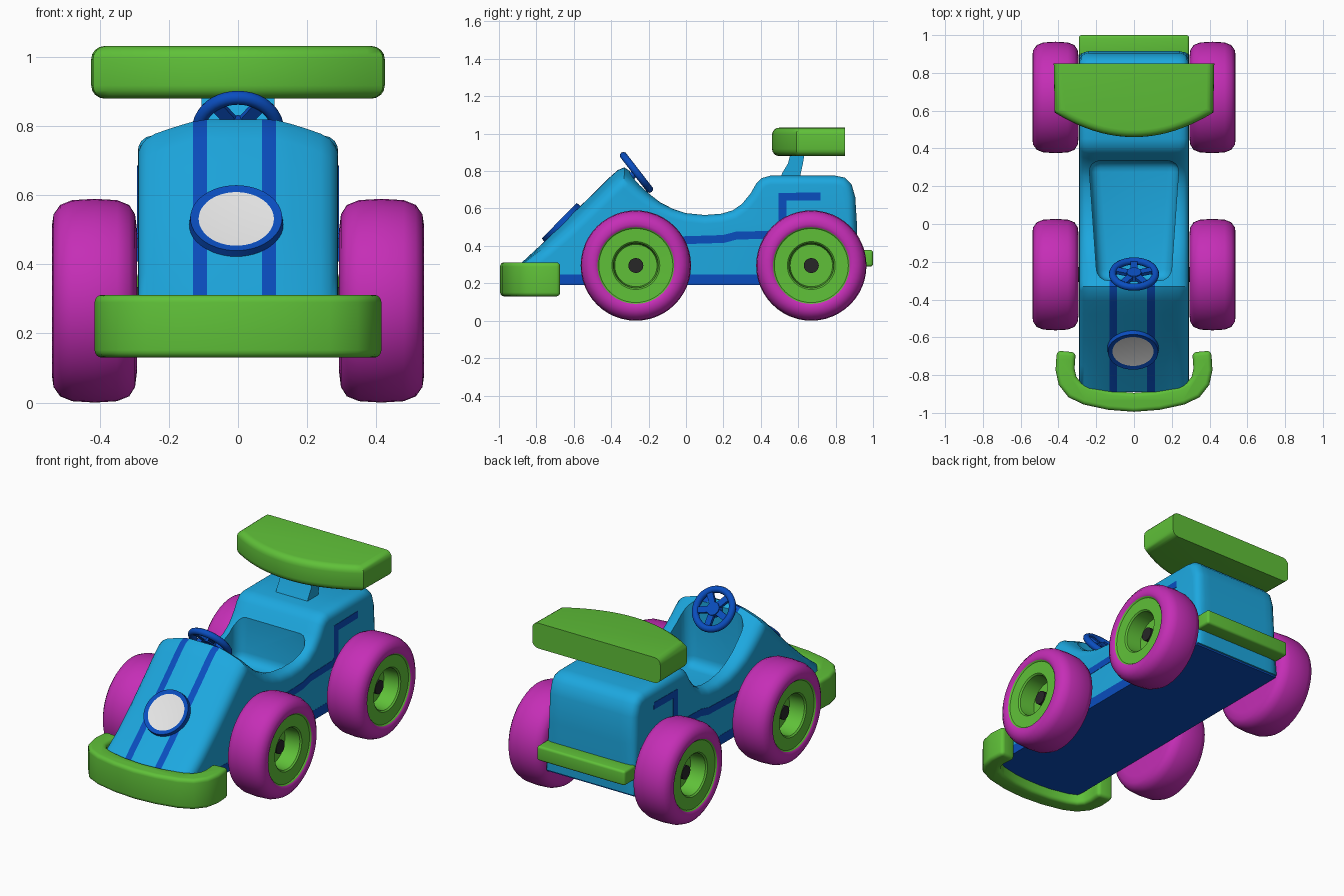
import bpy, bmesh, math
from mathutils import Vector, Matrix

if "Cube" in bpy.data.objects:
    bpy.data.objects.remove(bpy.data.objects["Cube"])


def material(name, rgb):
    m = bpy.data.materials.new(name)
    m.diffuse_color = (*rgb, 1)
    m.use_nodes = True
    m.node_tree.nodes["Principled BSDF"].inputs["Base Color"].default_value = m.diffuse_color
    return m


SKY = material("sky blue", (0.012, 0.39, 0.74))
BLUE = material("deep blue", (0.003, 0.075, 0.52))
PINK = material("magenta", (0.56, 0.027, 0.47))
GREEN = material("green", (0.115, 0.53, 0.04))
WHITE = material("white", (0.78, 0.78, 0.78))
BLACK = material("black", (0.02, 0.02, 0.02))


def outward(bm):
    bmesh.ops.recalc_face_normals(bm, faces=bm.faces)
    if bm.calc_volume(signed=True) < 0:
        bmesh.ops.reverse_faces(bm, faces=bm.faces)


def finish(name, bm, *mats):
    outward(bm)
    me = bpy.data.meshes.new(name)
    bm.to_mesh(me)
    bm.free()
    for m in mats:
        me.materials.append(m)
    ob = bpy.data.objects.new(name, me)
    bpy.context.collection.objects.link(ob)
    return ob


def prism(name, outline, axis, lo, hi, mat, bevel=0, pick=None):
    """Extrude a 2D outline along x (outline is y,z) or z (outline is x,y)."""
    bm = bmesh.new()
    rings = []
    for h in (lo, hi):
        rings.append([bm.verts.new((h, a, b) if axis == "x" else (a, b, h)) for a, b in outline])
    n = len(outline)
    for r in rings:
        bm.faces.new(r)
    for i in range(n):
        j = (i + 1) % n
        bm.faces.new((rings[0][i], rings[0][j], rings[1][j], rings[1][i]))
    outward(bm)
    if bevel:
        edges = [e for e in bm.edges if e.calc_face_angle(0) > 0.5 and (pick is None or pick(e))]
        bmesh.ops.bevel(bm, geom=edges, offset=bevel, segments=4, profile=0.5,
                        affect="EDGES", clamp_overlap=True)
    return finish(name, bm, mat)


def ribbon(path, hw):
    """Outline of a constant-width band along a 2D path."""
    pts = [Vector(p) for p in path]
    left, right = [], []
    for i, p in enumerate(pts):
        a = (p - pts[i - 1]).normalized() if i else None
        b = (pts[i + 1] - p).normalized() if i < len(pts) - 1 else None
        a, b = a or b, b or a
        t = (a + b).normalized()
        off = Vector((-t.y, t.x)) * hw / max(t.dot(a), 0.5)
        left.append(p + off)
        right.append(p - off)
    return [tuple(p) for p in left + right[::-1]]


# body: side profile lofted across the width, with rounded edges and a crowned hood
prof = [Vector(p) for p in [
    (-.88, .20), (-.89, .30), (-.76, .42), (-.62, .56), (-.48, .695), (-.41, .765),
    (-.365, .805), (-.33, .82), (-.295, .797), (-.25, .748), (-.2, .698), (-.14, .645),
    (-.07, .6), (0, .575), (.1, .565), (.19, .572), (.25, .59), (.3, .625), (.345, .68),
    (.375, .732), (.405, .762), (.45, .775), (.62, .775), (.80, .775), (.85, .765),
    (.885, .73), (.905, .66), (.915, .5), (.91, .20)]]
half = [(.16, 0), (.20, 0), (.24, 0), (.265, .006), (.28, .018), (.288, .034), (.29, .048)]
cols = [(-x, d) for x, d in half[::-1]]
cols += [(-.13, 0), (-.09, 0), (-.01, 0), (.07, 0), (.11, 0)] + half
bm = bmesh.new()
rows = []
N = len(prof)
for i, p in enumerate(prof):
    t = (prof[(i + 1) % N] - prof[i - 1]).normalized()
    inward = Vector((t.y, -t.x)) if p.y > .21 else Vector((0, 0))
    crown = .06 * min(1, max(0, (-.05 - p.x) / .25)) * min(1, max(0, (p.y - .25) / .25))
    row = []
    for x, d in cols:
        q = p + inward * d
        drop = crown * (max(0, abs(x) - .1) / .19) ** 1.2
        row.append(bm.verts.new((x, q.x, q.y - drop)))
    rows.append(row)
for i in range(N):
    a, b = rows[i], rows[(i + 1) % N]
    for j in range(len(cols) - 1):
        f = bm.faces.new((a[j], a[j + 1], b[j + 1], b[j]))
        c = f.calc_center_median()
        # hood stripes
        if c.y < -.3 and c.z > .25 and (-.13 < c.x < -.09 or .07 < c.x < .11):
            f.material_index = 1
for k in (0, -1):
    bm.faces.new([r[k] for r in rows])
body = finish("body", bm, SKY, BLUE)

# cockpit cut into the body
cutter = prism("cockpit_cutter", [(-.195, -.30), (.195, -.30), (.24, .335), (-.24, .335)],
               "z", .40, 1.2, SKY, .06, lambda e: sum(v.co.z for v in e.verts) < 2)
cutter.hide_render = True
mod = body.modifiers.new("cockpit", "BOOLEAN")
mod.object, mod.operation, mod.solver = cutter, "DIFFERENCE", "EXACT"
hollow = bpy.data.meshes.new_from_object(
    body.evaluated_get(bpy.context.evaluated_depsgraph_get()))
body.modifiers.clear()
body.data = hollow
bpy.data.objects.remove(cutter)

# chassis plate under the body
prism("chassis", [(-.285, -.89), (.285, -.89), (.291, -.8), (.291, .9), (-.291, .9), (-.291, -.8)],
      "z", .19, .248, BLUE)

# painted side stripes
side_path = [(-.2, .43), (-.02, .43), (.2, .437), (.27, .455),
             (.49, .46), (.515, .48), (.515, .662), (.72, .665)]
for s, label in ((1, "right"), (-1, "left")):
    prism(label + "_side_stripe", ribbon(side_path, .021), "x", s * .286, s * .292, BLUE)

# round badge on the hood
bm = bmesh.new()
tilt = Vector((0, -.71, .70)).to_track_quat("Z", "Y").to_matrix().to_4x4()
bmesh.ops.create_cone(bm, cap_ends=True, segments=48, radius1=.137, radius2=.133, depth=.036)
top = max(bm.faces, key=lambda f: f.calc_center_median().z)
bmesh.ops.inset_region(bm, faces=[top], thickness=.024, depth=-.004)
top.material_index = 1
bm.transform(Matrix.Translation((-.005, -.665, .522)) @ tilt)
finish("hood_badge", bm, BLUE, WHITE)

# front bumper
arm = [(.362, -.72), (.365, -.77), (.352, -.83), (.315, -.877), (.25, -.908), (.13, -.934)]
path = arm + [(0, -.944)] + [(-x, y) for x, y in arm[::-1]]
path = [(.358, -.675)] + path + [(-.358, -.675)]
prism("front_bumper", ribbon(path, .05), "z", .13, .312, GREEN, .022)

# rear bumper
prism("rear_bumper", [(-.292, .89), (.292, .89), (.292, 1), (-.292, 1)], "z", .29, .378, GREEN, .014)

# rear wing and its strut
arc = [(.42 * k / 10, .46 + .13 * (k / 10) ** 2) for k in range(-10, 11)]
prism("rear_wing", arc + [(.425, .85), (-.425, .85)], "z", .88, 1.032, GREEN, .038,
      lambda e: abs(e.verts[0].co.z - e.verts[1].co.z) < .01
      and min(v.co.y for v in e.verts) < .84)
prism("wing_strut", [(.50, .75), (.515, .79), (.545, .84), (.56, .90), (.635, .90),
                     (.625, .84), (.605, .75)], "x", -.105, .105, SKY)

# wheels: lathed profile (x, radius), tyre first and then the green hub
tyre = [(.295, 0), (.293, .21), (.298, .25), (.315, .277), (.35, .291), (.415, .295),
        (.48, .291), (.515, .277), (.534, .25), (.538, .222), (.532, .205)]
hub = [(.524, .198), (.522, .128), (.514, .12), (.42, .113), (.42, 0)]
RAD, SEG = .295, 48


def wheel(name, side, y):
    bm = bmesh.new()
    rings = []
    for x, r in tyre + hub:
        n = SEG if r else 1
        rings.append([bm.verts.new((side * x, y + r * math.cos(2 * math.pi * k / SEG),
                                    RAD + r * math.sin(2 * math.pi * k / SEG))) for k in range(n)])
    for i in range(len(rings) - 1):
        a, b = rings[i], rings[i + 1]
        for k in range(SEG):
            m = (k + 1) % SEG
            if len(a) == 1:
                f = bm.faces.new((a[0], b[k], b[m]))
            elif len(b) == 1:
                f = bm.faces.new((a[k], a[m], b[0]))
            else:
                f = bm.faces.new((a[k], a[m], b[m], b[k]))
            f.material_index = int(i >= len(tyre) - 1)
    finish(name, bm, PINK, GREEN)


for end, y in (("front", -.268), ("rear", .67)):
    wheel(end + "_right_wheel", 1, y)
    wheel(end + "_left_wheel", -1, y)
    # axle
    bm = bmesh.new()
    bmesh.ops.create_cone(bm, cap_ends=True, segments=20, radius1=.04, radius2=.04, depth=.94,
                          matrix=Matrix.Translation((0, y, RAD)) @ Matrix.Rotation(math.pi / 2, 4, "Y"))
    finish(end + "_axle", bm, BLACK)

# steering wheel: rim, hub, five spokes and column
face = Vector((0, .79, .61)).to_track_quat("Z", "Y")
place = Matrix.Translation((0, -.265, .793)) @ face.to_matrix().to_4x4()
bpy.ops.mesh.primitive_torus_add(major_segments=40, minor_segments=10, major_radius=.113,
                                 minor_radius=.02)
rim = bpy.context.object
rim.name = "steering_rim"
rim.data.materials.append(BLUE)
rim.matrix_world = place
bm = bmesh.new()
bmesh.ops.create_cone(bm, cap_ends=True, segments=24, radius1=.045, radius2=.038, depth=.03)
bmesh.ops.create_cone(bm, cap_ends=True, segments=16, radius1=.02, radius2=.02, depth=.12,
                      matrix=Matrix.Translation((0, 0, -.06)))
for k in range(5):
    m = Matrix.Rotation(2 * math.pi * k / 5, 4, "Z") @ Matrix.Translation((0, -.075, 0))
    bmesh.ops.create_cube(bm, size=1, matrix=m @ Matrix.Diagonal((.036, .08, .02, 1)))
bm.transform(place)
finish("steering_hub", bm, BLUE)

# smooth shading with crisp edges
bpy.ops.object.select_all(action="DESELECT")
for ob in bpy.context.scene.objects:
    ob.select_set(True)
bpy.context.view_layer.objects.active = body
bpy.ops.object.shade_smooth_by_angle(angle=math.radians(38))
